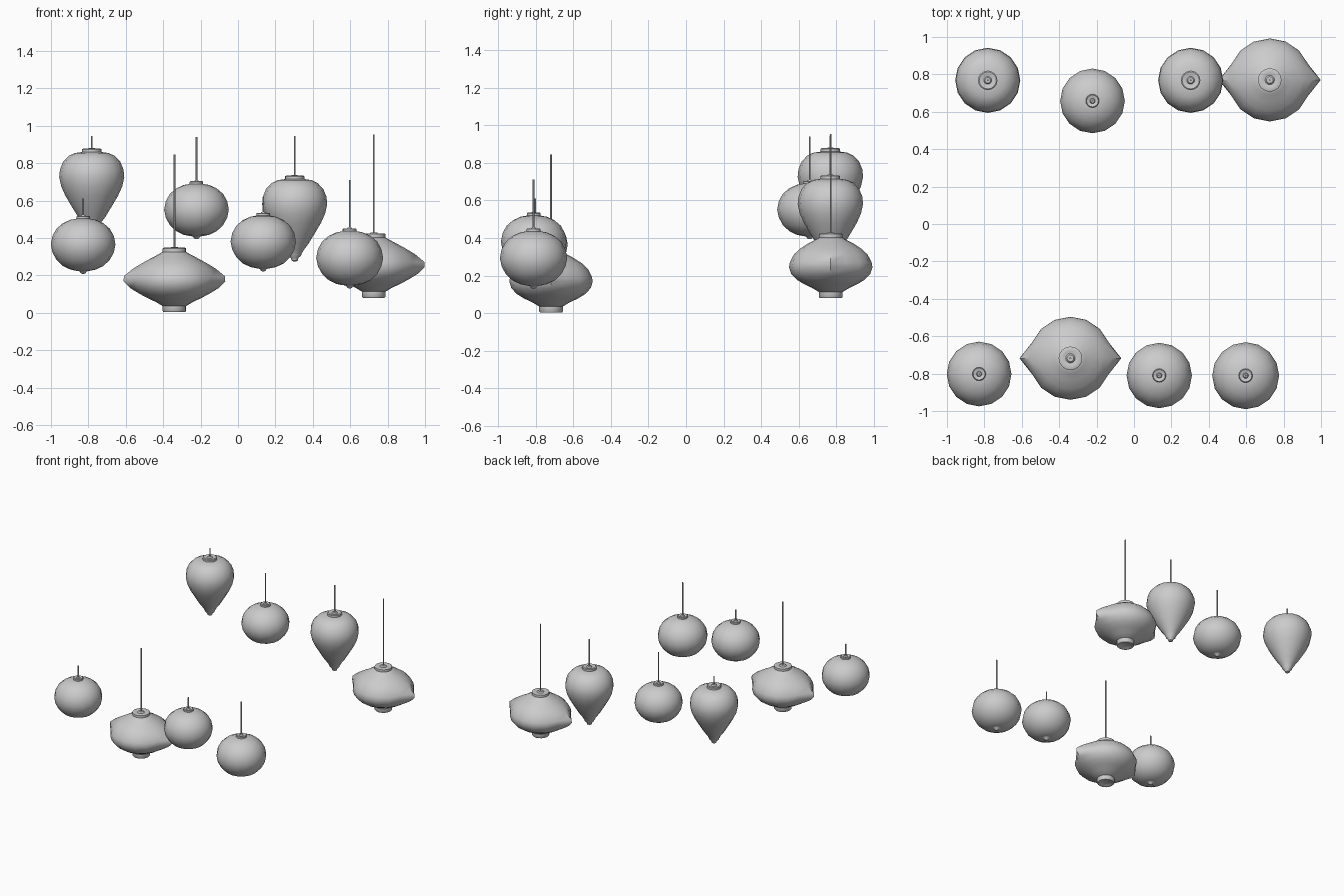
import bpy, bmesh, math

if "Cube" in bpy.data.objects:
    bpy.data.objects.remove(bpy.data.objects["Cube"])

SEG = 16


def lathe(name, loc, profile, pull=None, scale=1.0, seg=SEG, angle=40):
    """Revolve (radius, z) points; pull gives the radius of the two side ridges per ring."""
    bm = bmesh.new()
    rings = []
    for i, (r, z) in enumerate(profile):
        ring = []
        for k in range(seg):
            a = 2 * math.pi * k / seg
            rr = pull[i] if pull and k % (seg // 2) == 0 else r
            ring.append(bm.verts.new((rr * math.cos(a) * scale, rr * math.sin(a) * scale, z * scale)))
        rings.append(ring)
    for lo, hi in zip(rings, rings[1:]):
        for k in range(seg):
            n = (k + 1) % seg
            bm.faces.new((lo[k], lo[n], hi[n], hi[k]))
    bm.faces.new(rings[0][::-1])
    bm.faces.new(rings[-1])
    me = bpy.data.meshes.new(name)
    bm.to_mesh(me)
    bm.free()
    ob = bpy.data.objects.new(name, me)
    bpy.context.collection.objects.link(ob)
    ob.location = loc
    bpy.ops.object.select_all(action='DESELECT')
    ob.select_set(True)
    bpy.context.view_layer.objects.active = ob
    bpy.ops.object.shade_smooth_by_angle(angle=math.radians(angle))
    return ob


def cap(name, loc, r, z0, z1, s=1.0):
    """Short collar with a shallow dished top around the cord."""
    lathe(name, loc, [(r, z0), (r, z1 - .004), (r * .88, z1), (r * .6, z1 - .003),
                      (r * .4, z1 - .005), (r * .28, z1 + .004)], scale=s)


def cord(name, x, y, z0, z1):
    lathe(name, (x, y, 0), [(.0048, z0), (.0048, z1)], seg=8)


# Round lanterns: x, y, centre height, cord top, scale
globe = [(.035, -.141), (.068, -.134), (.108, -.115), (.142, -.083), (.164, -.043), (.173, 0),
         (.164, .046), (.142, .085), (.108, .114), (.068, .132), (.036, .138)]
globe_tip = [(.006, -.157), (.013, -.153), (.018, -.145), (.034, -.139), (.034, -.13)]
for i, (x, y, z, top, s) in enumerate([(-.828, -.802, .365, .61, 1), (.135, -.81, .38, .62, 1.01),
                                       (.597, -.811, .293, .71, 1.035), (-.222, .658, .551, .94, 1)], 1):
    loc = (x, y, z)
    lathe(f"round_shade_{i}", loc, globe, scale=s)
    lathe(f"round_tip_{i}", loc, globe_tip, scale=s)
    cap(f"round_cap_{i}", loc, .036, .128, .153, s)
    cord(f"round_cord_{i}", x, y, z + .14, top)

# Teardrop lanterns: x, y, base height, cord top
drop = [(.035, .036), (.048, .06), (.075, .096), (.108, .15), (.14, .204), (.163, .255), (.174, .305),
        (.17, .345), (.153, .387), (.122, .419), (.09, .434), (.048, .44)]
drop_tip = [(.008, 0), (.017, .004), (.02, .018), (.034, .03), (.038, .045)]
for i, (x, y, z, top) in enumerate([(-.782, .768, .42, .945), (.303, .768, .275, .945)], 1):
    loc = (x, y, z)
    lathe(f"teardrop_shade_{i}", loc, drop)
    lathe(f"teardrop_tip_{i}", loc, drop_tip)
    cap(f"teardrop_cap_{i}", loc, .052, .43, .458)
    cord(f"teardrop_cord_{i}", x, y, z + .44, top)

# Wide saucer lanterns with two pointed sides: x, y, base height, cord top
saucer = [(.058, .03), (.098, .054), (.145, .076), (.182, .099), (.211, .13), (.222, .165),
          (.217, .192), (.196, .232), (.165, .262), (.12, .291), (.08, .312), (.058, .326)]
ridge = [.058, .098, .145, .188, .238, .272, .27, .222, .173, .12, .08, .058]
for i, (x, y, z, top) in enumerate([(-.34, -.718, .003, .845), (.726, .77, .08, .952)], 1):
    loc = (x, y, z)
    lathe(f"saucer_shade_{i}", loc, saucer, ridge)
    lathe(f"saucer_foot_{i}", loc, [(.04, .004), (.045, 0), (.058, 0), (.063, .006), (.063, .034), (.056, .036)])
    cap(f"saucer_cap_{i}", loc, .063, .32, .345)
    cord(f"saucer_cord_{i}", x, y, z + .33, top)
